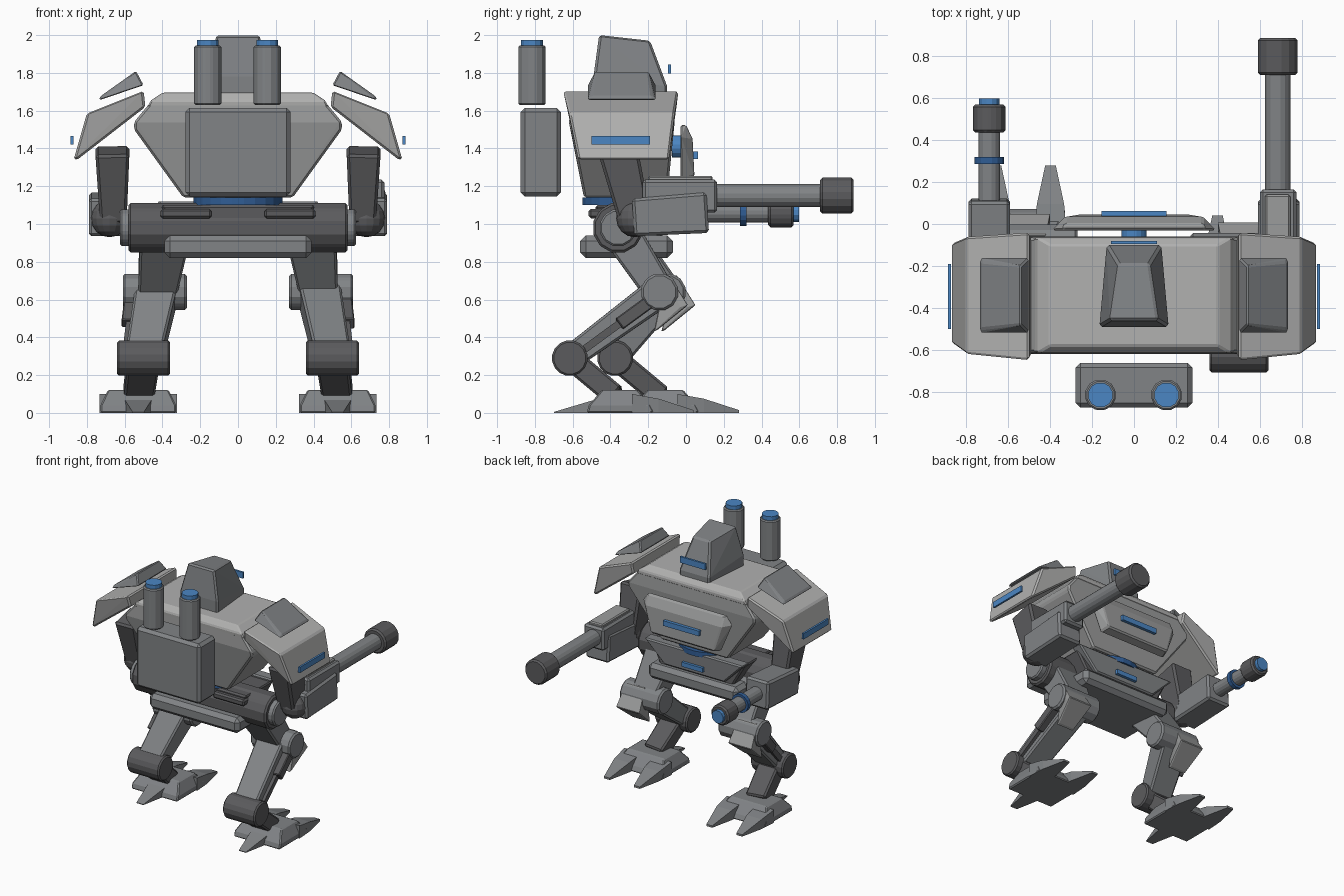
import bpy, bmesh
from math import pi, cos, sin
from mathutils import Vector

if "Cube" in bpy.data.objects:
    bpy.data.objects.remove(bpy.data.objects["Cube"])


def material(name, r, g, b):
    m = bpy.data.materials.new(name)
    m.diffuse_color = (r, g, b, 1)
    m.use_nodes = True
    m.node_tree.nodes["Principled BSDF"].inputs["Base Color"].default_value = m.diffuse_color
    return m


blue = material("blue_glow", .07, .24, .55)
deep = material("deep_blue", .03, .11, .3)
light = material("light_grey", .44, .44, .435)
pale = material("pale_grey", .33, .335, .335)
mid = material("mid_grey", .22, .23, .24)
dark = material("dark_grey", .105, .105, .11)


def finish(name, bm, bevel=0.0, mat=mid):
    me = bpy.data.meshes.new(name)
    bmesh.ops.recalc_face_normals(bm, faces=bm.faces)
    bm.to_mesh(me)
    bm.free()
    ob = bpy.data.objects.new(name, me)
    bpy.context.collection.objects.link(ob)
    me.materials.append(mat)
    if bevel:
        m = ob.modifiers.new("bevel", 'BEVEL')
        m.width, m.segments, m.limit_method = bevel, 1, 'ANGLE'
    return ob


def hull(name, pts, bevel=0.0, mat=mid):
    """Convex solid around points."""
    bm = bmesh.new()
    for p in pts:
        bm.verts.new(p)
    bmesh.ops.convex_hull(bm, input=bm.verts)
    bmesh.ops.dissolve_limit(bm, angle_limit=0.02, verts=bm.verts, edges=bm.edges)
    return finish(name, bm, bevel, mat)


def loft(name, secs, bevel=0.0, mat=mid):
    """Stack of rectangles (z, x0, x1, y0, y1)."""
    return hull(name, [(x, y, z) for z, x0, x1, y0, y1 in secs
                       for x in (x0, x1) for y in (y0, y1)], bevel, mat)


def box(name, x0, x1, y0, y1, z0, z1, bevel=0.0, mat=mid):
    return loft(name, [(z0, x0, x1, y0, y1), (z1, x0, x1, y0, y1)], bevel, mat)


def beam(name, p, q, a, b, bevel=0.012, mat=mid):
    """Tapered box from p to q; a and b are (width, depth) at each end."""
    p, q = Vector(p), Vector(q)
    d = (q - p).normalized()
    side = (Vector((1, 0, 0)) - d * d.x).normalized()
    up = d.cross(side)
    return hull(name, [c + side * (w * i / 2) + up * (h * j / 2)
                       for c, (w, h) in ((p, a), (q, b))
                       for i in (-1, 1) for j in (-1, 1)], bevel, mat)


def cyl(name, p, q, r, n=16, bevel=0.0, mat=mid):
    p, q = Vector(p), Vector(q)
    rot = (q - p).to_track_quat('Z', 'Y')
    ring = [rot @ Vector((r * cos(2 * pi * (k + .5) / n), r * sin(2 * pi * (k + .5) / n), 0)) for k in range(n)]
    return hull(name, [c + v for c in (p, q) for v in ring], bevel, mat)


# torso, head and visor
loft("torso", [(1.14, -.29, .29, -.54, -.1), (1.5, -.55, .55, -.61, -.065),
               (1.54, -.55, .55, -.62, -.06), (1.66, -.45, .45, -.61, -.07)], .012, pale)
loft("torso_top", [(1.62, -.48, .48, -.612, -.065), (1.655, -.46, .46, -.615, -.065),
                   (1.695, -.4, .4, -.58, -.1)], .008, light)
hull("head", [(s * x, y, z) for s in (-1, 1) for x, y, z in
              ((.165, -.49, 1.66), (.13, -.1, 1.66), (.165, -.49, 1.78), (.13, -.1, 1.73),
               (.115, -.46, 2.0), (.075, -.19, 1.97))], .012)
box("visor", -.11, .11, -.096, -.08, 1.797, 1.845, 0, blue)

# chest plate with core and light strip
hull("chest_plate", [(s * x, y, z) for s in (-1, 1) for x, y, z in
                     ((.39, -.03, 1.46), (.34, -.03, 1.525), (.33, 0, 1.525), (.33, .035, 1.45),
                      (.29, -.03, 1.23), (.27, .045, 1.25))], .01, pale)
cyl("chest_core", (0, -.075, 1.41), (0, -.02, 1.41), .06, 16, 0, blue)
box("chest_strip", -.155, .155, .03, .063, 1.345, 1.385, 0, blue)

# backpack and launch tubes
box("backpack", -.278, .278, -.875, -.662, 1.145, 1.615, .022)
for x in (-.16, .155):
    cyl("launch_tube", (x, -.815, 1.63), (x, -.815, 1.945), .075, 12, .008)
    cyl("launch_tube_tip", (x, -.815, 1.94), (x, -.815, 1.975), .06, 12, 0, blue)

# waist and pelvis
cyl("waist_ring", (0, -.313, 1.1), (0, -.313, 1.14), .237, 24, 0, deep)
cyl("waist_post", (0, -.32, 1.0), (0, -.32, 1.16), .15, 16, 0, dark)
box("pelvis_base", -.39, .39, -.56, -.07, .82, .94, .03)
loft("pelvis", [(.9, -.3, .3, -.48, -.12), (1.1, -.41, .41, -.48, -.14)], .012, dark)
hull("pelvis_front_plate", [(s * x, y, z) for s in (-1, 1) for x, y, z in
                            ((.43, -.18, 1.12), (.43, -.09, 1.12), (.26, -.16, .95), (.26, -.1, .95))], .01)
box("pelvis_strip", -.09, .09, -.12, -.075, .99, 1.025, 0, blue)
cyl("hip_axle", (-.58, -.36, .98), (.58, -.36, .98), .135, 12, .012, dark)

for s, side in ((-1, "left"), (1, "right")):
    # hip cover blocks
    xs = sorted((s * .14, s * .41))
    box(side + "_hip_cover", *xs, -.515, -.3, 1.03, 1.08, .012, dark)

    # shoulder armour
    hull(side + "_shoulder_pad", [(s * x, y, z) for x, z, y0, y1 in
                                  ((.5, 1.705, -.65, -.04), (.8, 1.585, -.62, -.06),
                                   (.87, 1.34, -.57, -.09), (.845, 1.345, -.57, -.09),
                                   (.49, 1.62, -.63, -.05)) for y in (y0, y1)], .012, light)
    hull(side + "_shoulder_cap", [(s * x, y, z) for x, z, y0, y1 in
                                  ((.54, 1.81, -.48, -.2), (.5, 1.735, -.52, -.16),
                                   (.735, 1.655, -.52, -.16), (.73, 1.675, -.5, -.18))
                                  for y in (y0, y1)], .008)
    xs = sorted((s * .872, s * .887))
    box(side + "_shoulder_strip", *xs, -.5, -.19, 1.42, 1.465, 0, blue)

    # upper arm, elbow and forearm
    beam(side + "_upper_arm", (s * .665, -.36, 1.39), (s * .66, -.27, 1.02), (.18, .21), (.14, .17), .015, dark)
    bm = bmesh.new()
    bmesh.ops.create_uvsphere(bm, u_segments=16, v_segments=8, radius=.1)
    ob = finish(side + "_elbow", bm, 0, dark)
    ob.location = (s * .68, -.27, 1.03)
    beam(side + "_forearm", (s * .69, -.28, 1.035), (s * .69, .115, 1.06), (.2, .2), (.2, .215), .015)

    # leg joints: the left leg steps forward
    dy = .24 if s < 0 else 0
    hip = (s * .39, -.34, .95)
    knee = (s * .43, -.1 if s < 0 else -.14, .64)
    ankle = (s * .5, -.615 + dy, .29)
    K, A = Vector(knee), Vector(ankle)
    cyl(side + "_hip_cap", (s * .56, -.36, .98), (s * .625, -.36, .98), .1, 12, .01, mid)
    beam(side + "_thigh", hip, knee, (.26, .2), (.2, .16), .012, mid)
    cyl(side + "_knee", (s * .27, K.y, K.z), (s * .61, K.y, K.z), .1, 12, .012, mid)
    beam(side + "_shin", K, A, (.22, .17), (.19, .13))
    cyl(side + "_ankle", (s * .36, A.y, A.z), (s * .64, A.y, A.z), .095, 16, .01, dark)
    # shin piston on the outer face
    off = Vector((s * .1, 0, -.01))
    beam(side + "_piston_rod", K.lerp(A, .1) + off * 1.2, K.lerp(A, .85) + off, (.04, .04), (.04, .04), 0, dark)
    beam(side + "_piston_sleeve", K.lerp(A, .1) + off * 1.3, K.lerp(A, .45) + off * 1.2, (.07, .07), (.07, .07),
         .006, dark)
    # knee guard
    hull(side + "_knee_guard", [(K.x + s * .07 + w, K.y + y, K.z + z) for y, z, h in
                                ((.03, .08, .08), (.05, .09, .08), (.15, -.07, .1), (.11, -.08, .1),
                                 (-.03, -.21, .07), (-.01, -.2, .07)) for w in (-h, h)], .008, pale)

    # foot: instep, body, two toes and a heel spur
    fy, fx = -.345 + dy, s * .528
    beam(side + "_instep", A, (fx, fy - .03, .09), (.17, .12), (.16, .12), .012, dark)
    loft(side + "_foot", [(0, fx - .2, fx + .2, fy - .18, fy + .18),
                          (.04, fx - .2, fx + .2, fy - .17, fy + .16),
                          (.122, fx - .16, fx + .16, fy - .1, fy + .09)], .008)
    for t in (-1, 1):
        tx = fx + t * .13
        hull(side + "_toe", [(tx + w * k, fy + y, z) for y, k, z0, z1 in
                             ((.06, .075, 0, .1), (.2, .065, 0, .075), (.385, .025, 0, .015))
                             for w in (-1, 1) for z in (z0, z1)])
    hull(side + "_heel", [(fx + w * k, fy + y, z) for y, k, z0, z1 in
                          ((-.12, .075, 0, .075), (-.355, .03, 0, .005))
                          for w in (-1, 1) for z in (z0, z1)])

# heavy cannon on the right arm
box("cannon_housing", .6, .775, -.23, .165, 1.06, 1.235, .015)
box("cannon_top_plate", .625, .745, -.2, .14, 1.22, 1.255, .008, pale)
cyl("cannon_barrel", (.685, .13, 1.15), (.685, .72, 1.15), .062, 16, 0, mid)
cyl("cannon_muzzle", (.685, .71, 1.15), (.685, .887, 1.15), .097, 16, .012, dark)

# light gun on the left arm
cyl("gun_barrel", (-.69, .08, 1.06), (-.69, .44, 1.06), .053, 16, 0, mid)
cyl("gun_ring", (-.69, .287, 1.06), (-.69, .32, 1.06), .072, 16, 0, deep)
cyl("gun_muzzle", (-.69, .435, 1.06), (-.69, .57, 1.06), .08, 12, .012, dark)
cyl("gun_tip", (-.69, .565, 1.06), (-.69, .597, 1.06), .05, 12, 0, blue)
